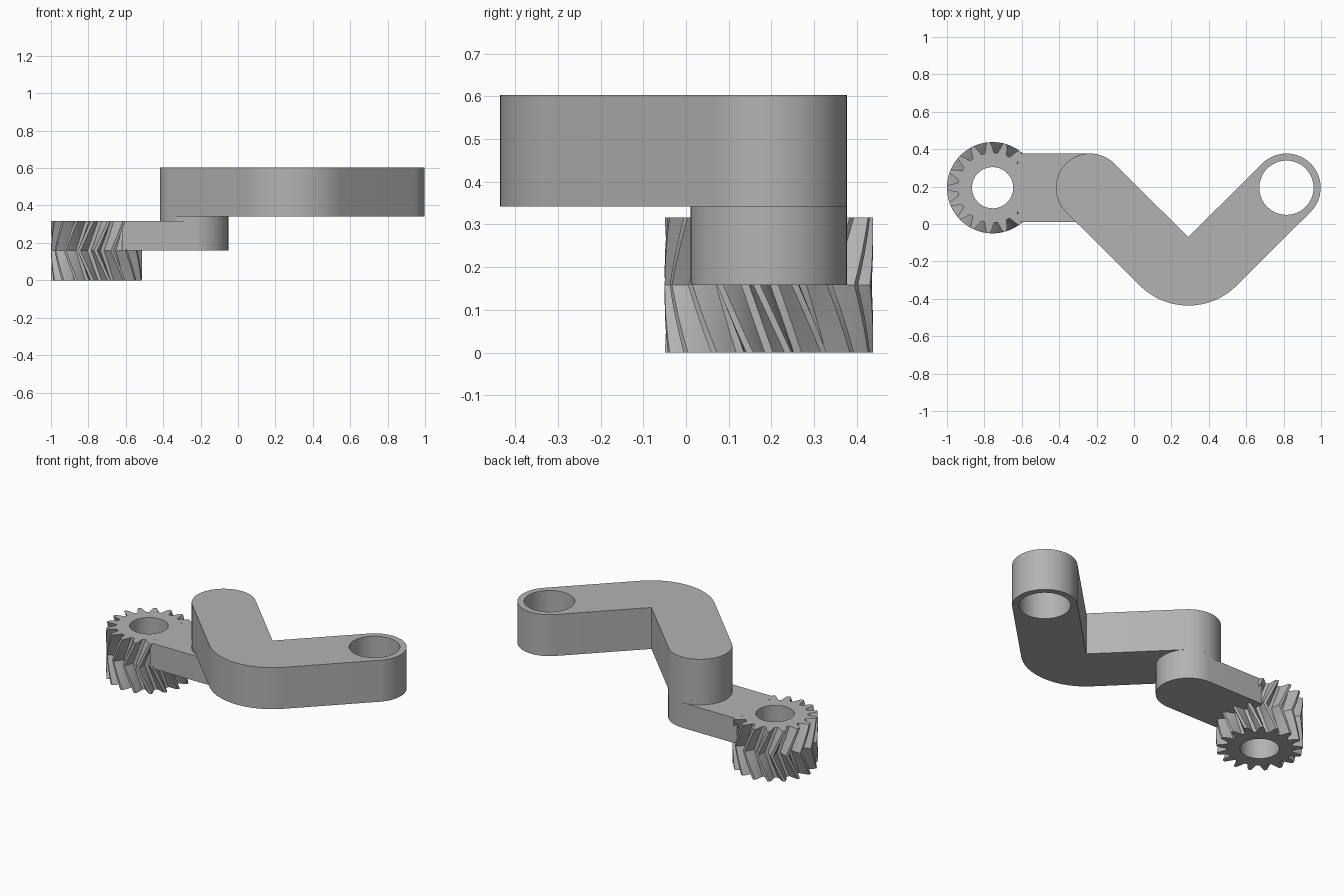
import bpy, bmesh
from math import pi, cos, sin
from mathutils import Vector

cube = bpy.data.objects.get("Cube")
if cube:
    bpy.data.objects.remove(cube, do_unlink=True)

grey = bpy.data.materials.new("plain grey")
grey.use_nodes = True
grey.diffuse_color = (0.45, 0.45, 0.45, 1)
grey.node_tree.nodes["Principled BSDF"].inputs["Base Color"].default_value = grey.diffuse_color

R = 0.183                                  # half width of both arms
GEAR, JOINT, TIP = (-0.756, 0.194), (-0.235, 0.194), (0.815, 0.194)
ELBOW = (0.29, -0.07)                      # inner corner of the bent arm


def arc(centre, radius, start, end, steps=32):
    """Points on a circular arc, angles in degrees."""
    angles = [(start + (end - start) * i / steps) * pi / 180 for i in range(steps + 1)]
    return [(centre[0] + radius * cos(a), centre[1] + radius * sin(a)) for a in angles]


def finish(name, bm):
    bmesh.ops.recalc_face_normals(bm, faces=bm.faces)
    mesh = bpy.data.meshes.new(name)
    bm.to_mesh(mesh)
    bm.free()
    mesh.materials.append(grey)
    obj = bpy.data.objects.new(name, mesh)
    bpy.context.collection.objects.link(obj)
    bpy.ops.object.select_all(action='DESELECT')
    obj.select_set(True)
    bpy.context.view_layer.objects.active = obj
    bpy.ops.object.shade_smooth_by_angle(angle=pi / 7)
    return obj


def plate(name, loops, bottom, top):
    """Extrude an outline, with optional holes, between two heights."""
    bm = bmesh.new()
    edges = []
    for loop in loops:
        verts = [bm.verts.new((x, y, bottom)) for x, y in loop]
        edges += [bm.edges.new((v, verts[i - 1])) for i, v in enumerate(verts)]
    bmesh.ops.triangle_fill(bm, edges=edges, use_beauty=True, normal=Vector((0, 0, 1)))
    out = bmesh.ops.extrude_face_region(bm, geom=bm.faces[:], use_keep_orig=True)
    moved = [g for g in out["geom"] if isinstance(g, bmesh.types.BMVert)]
    bmesh.ops.translate(bm, verts=moved, vec=(0, 0, top - bottom))
    return finish(name, bm)


def herringbone_gear(name, teeth, height, twist, bore):
    """Toothed ring whose middle layer is turned relative to both ends."""
    # (share of one pitch, radius) for a single tooth, root to root
    tooth = [(0.0, 0.187), (0.14, 0.187), (0.22, 0.203), (0.31, 0.225), (0.41, 0.244),
             (0.59, 0.244), (0.69, 0.225), (0.78, 0.203), (0.86, 0.187)]
    profile = [((i + s) * 2 * pi / teeth, r) for i in range(teeth) for s, r in tooth]
    bm = bmesh.new()

    def ring(z, turn, radius=None):
        return [bm.verts.new((GEAR[0] + (radius or r) * cos(a + turn),
                              GEAR[1] + (radius or r) * sin(a + turn), z)) for a, r in profile]

    rings = [ring(height * k / 8, twist * (1 - abs(k - 4) / 4)) for k in range(9)]
    rings += [ring(height, 0, bore), ring(0, 0, bore)]
    for j, upper in enumerate(rings):
        lower = rings[j - 1]
        for i in range(len(upper)):
            bm.faces.new((lower[i - 1], lower[i], upper[i], upper[i - 1]))
    return finish(name, bm)


herringbone_gear("herringbone_gear", 17, 0.316, -0.3, 0.11)

# Straight lower arm and the round joint that carries the bent arm
start = GEAR[0] + 0.136
plate("lower_arm", [[(start, JOINT[1] - R)] + arc(JOINT, R, -90, 90) + [(start, JOINT[1] + R)]],
      0.158, 0.316)
plate("joint_boss", [arc(JOINT, R, 0, 354, 59)], 0.158, 0.342)

# Bent upper arm with a hole at its free end
outline = arc(JOINT, R, 45, 225) + arc(ELBOW, 2 * R, 225, 315) + arc(TIP, R, -45, 135) + [ELBOW]
plate("bent_arm", [outline, arc(TIP, 0.145, 0, 354, 59)], 0.342, 0.603)
